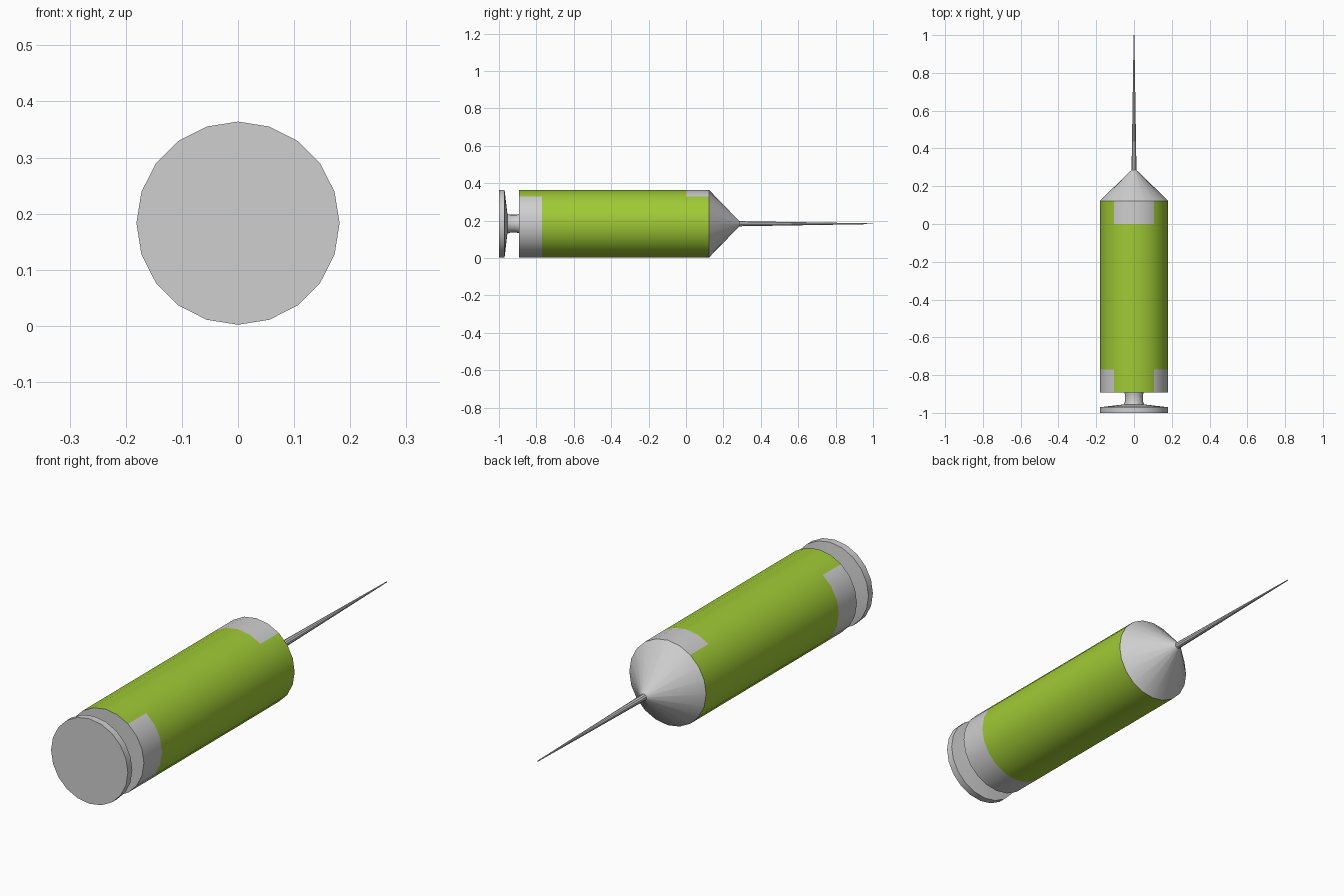
import bpy, bmesh, math

if "Cube" in bpy.data.objects:
    bpy.data.objects.remove(bpy.data.objects["Cube"])

AXIS_Z = 0.183
R = 0.181


def material(name, colour):
    m = bpy.data.materials.new(name)
    m.diffuse_color = (*colour, 1.0)
    m.use_nodes = True
    m.node_tree.nodes["Principled BSDF"].inputs["Base Color"].default_value = m.diffuse_color
    return m


grey = material("light_grey", (0.62, 0.62, 0.62))
green = material("lime_green", (0.35, 0.59, 0.035))


def lathe(name, profile, sides=20, colour_rule=None):
    """Revolve (y, radius) points around the long axis and cap both ends."""
    bm = bmesh.new()
    rings = []
    for y, r in profile:
        ring = []
        for k in range(sides):
            a = 2 * math.pi * k / sides          # a = 0 points straight up
            ring.append(bm.verts.new((r * math.sin(a), y, AXIS_Z + r * math.cos(a))))
        rings.append(ring)
    for a, b in zip(rings, rings[1:]):
        for k in range(sides):
            n = (k + 1) % sides
            bm.faces.new((a[k], a[n], b[n], b[k]))
    bm.faces.new(rings[0])
    bm.faces.new(rings[-1])
    bmesh.ops.recalc_face_normals(bm, faces=bm.faces)
    if colour_rule:
        for f in bm.faces:
            f.material_index = colour_rule(f)
    mesh = bpy.data.meshes.new(name)
    bm.to_mesh(mesh)
    bm.free()
    mesh.materials.append(grey)
    mesh.materials.append(green)
    obj = bpy.data.objects.new(name, mesh)
    bpy.context.collection.objects.link(obj)
    bpy.ops.object.select_all(action='DESELECT')
    obj.select_set(True)
    bpy.context.view_layer.objects.active = obj
    bpy.ops.object.shade_smooth_by_angle(angle=math.radians(35))
    return obj


def label_rule(face):
    """Green label: a tab over the top at the front, a notch in the top at the back."""
    c = face.calc_center_median()
    if abs(face.normal.y) > 0.1:                 # end cap and cone
        return 0
    on_top = abs(math.atan2(c.x, c.z - AXIS_Z)) < math.radians(36)
    if c.y < -0.77:
        return 1 if on_top else 0
    if c.y > 0.0:
        return 0 if on_top else 1
    return 1


# Barrel with conical nose
lathe("barrel", [(-0.892, R), (-0.77, R), (0.0, R), (0.123, R), (0.285, 0.014)],
      colour_rule=label_rule)

# Plunger: thumb disc, sloping back and short stem
lathe("plunger", [(-1.0, R), (-0.97, R), (-0.955, 0.053), (-0.94, 0.048),
                  (-0.905, 0.048), (-0.885, 0.053)])

# Tapering needle
lathe("needle", [(0.27, 0.014), (1.0, 0.002)], sides=10)
